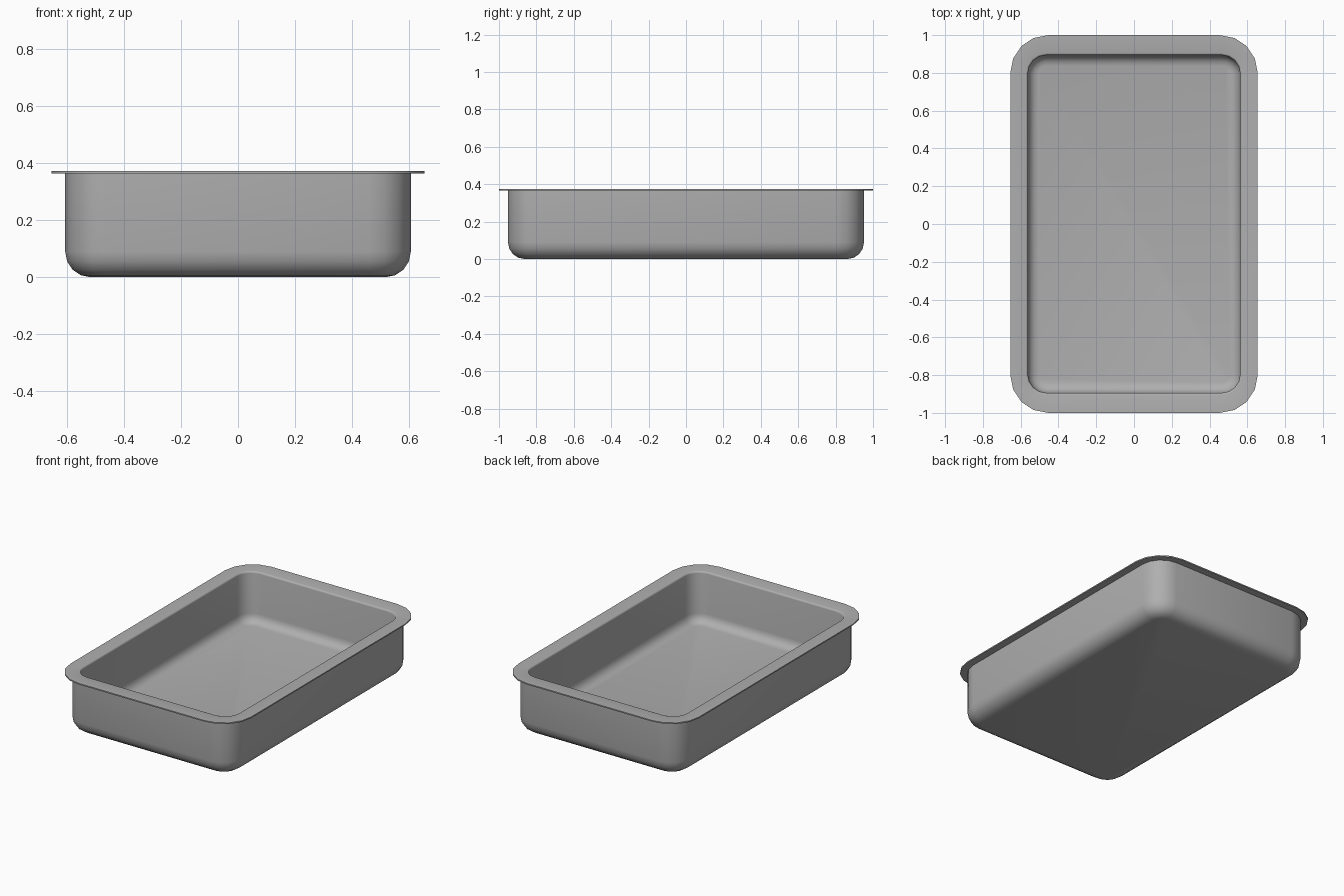
import bpy, bmesh, math

if "Cube" in bpy.data.objects:
    bpy.data.objects.remove(bpy.data.objects["Cube"])

SEG = 4                                  # segments per rounded corner
OUT_X, OUT_Y, OUT_R = 0.655, 1.0, 0.20   # rim outline


def ring(bm, inset, z, extra_y=0.0):
    """Rounded rectangle loop, concentric with the rim outline."""
    hx, hy = OUT_X - inset, OUT_Y - inset - extra_y
    r = max(OUT_R - inset * 1.1, 0.03)
    verts = []
    for i, (sx, sy) in enumerate(((1, 1), (-1, 1), (-1, -1), (1, -1))):
        for k in range(SEG + 1):
            a = math.pi / 2 * (i + k / SEG)
            verts.append(bm.verts.new((sx * (hx - r) + r * math.cos(a),
                                       sy * (hy - r) + r * math.sin(a), z)))
    return verts


def arc(ci, cz, r, a0, a1, n=4):
    """Fillet points (inset, z) around a centre."""
    pts = []
    for k in range(n + 1):
        a = math.radians(a0 + (a1 - a0) * k / n)
        pts.append((ci + r * math.cos(a), cz + r * math.sin(a)))
    return pts


# Wall profile as (inset from rim edge, height)
outer = arc(0.138, 0.09, 0.09, 270, 180)               # outer bottom fillet
outer += [(0.048, 0.365), (0.0, 0.365), (0.0, 0.373)]  # outer wall and flange
inner = arc(0.082, 0.362, 0.011, 90, 0, 3)             # rolled inner lip
inner += arc(0.150, 0.099, 0.057, 180, 270)            # inner wall and floor fillet

bm = bmesh.new()
rings = [ring(bm, i, z) for i, z in outer]
rings += [ring(bm, i, z, 0.013) for i, z in inner]     # end walls slightly thicker
for a, b in zip(rings, rings[1:]):
    n = len(a)
    for k in range(n):
        bm.faces.new((a[k], a[(k + 1) % n], b[(k + 1) % n], b[k]))
bm.faces.new(list(reversed(rings[0])))   # underside
bm.faces.new(rings[-1])                  # inner floor
bmesh.ops.recalc_face_normals(bm, faces=bm.faces)

mesh = bpy.data.meshes.new("baking_tray")
bm.to_mesh(mesh)
bm.free()
tray = bpy.data.objects.new("baking_tray", mesh)
bpy.context.collection.objects.link(tray)
bpy.context.view_layer.objects.active = tray
tray.select_set(True)
bpy.ops.object.shade_smooth_by_angle(angle=math.radians(35))

# Dark grey metal
metal = bpy.data.materials.new("dark_metal")
metal.diffuse_color = (0.43, 0.43, 0.43, 1.0)
metal.use_nodes = True
metal.node_tree.nodes["Principled BSDF"].inputs["Base Color"].default_value = metal.diffuse_color
mesh.materials.append(metal)
